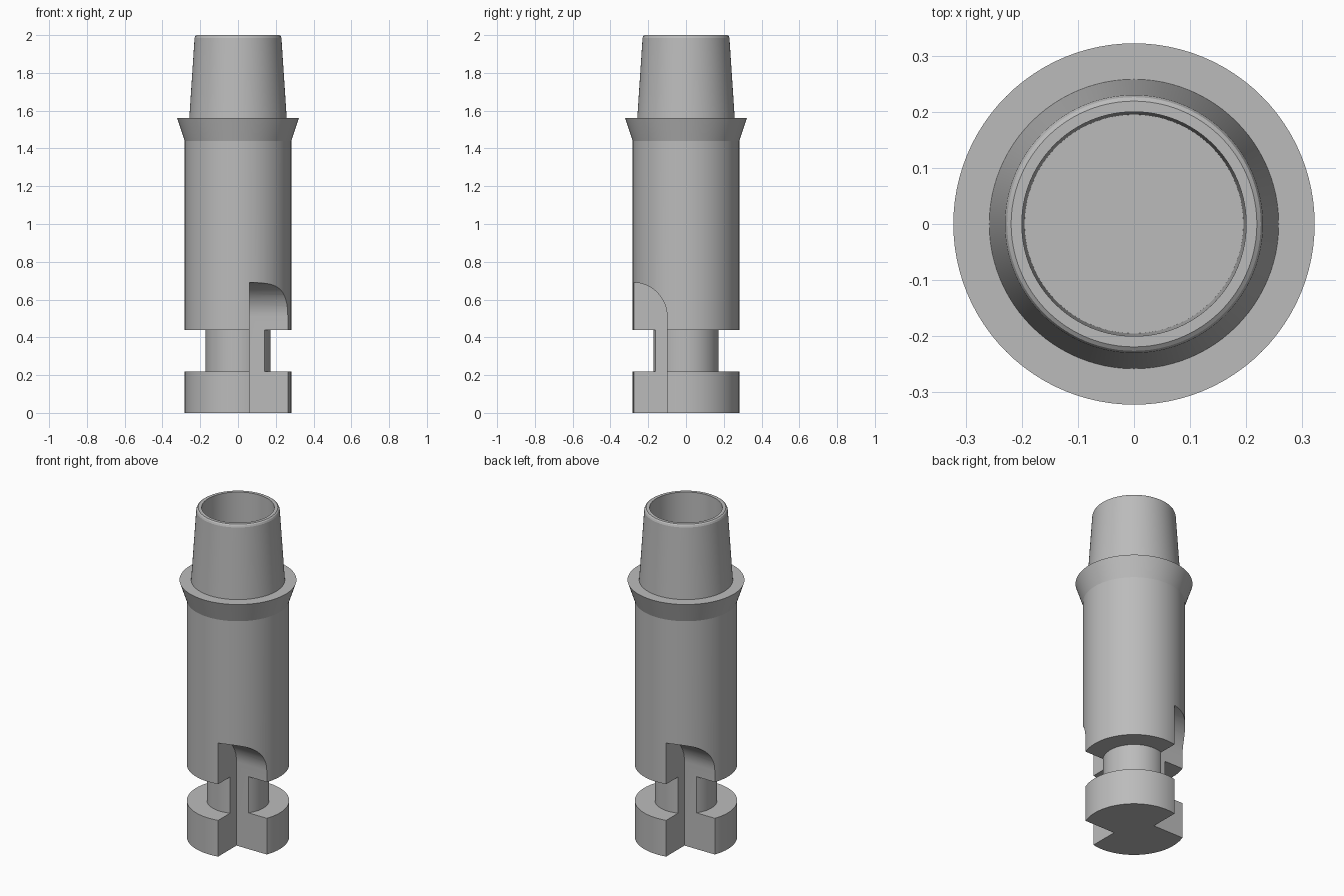
import bpy
import bmesh
import math
from mathutils import Matrix

old = bpy.data.objects.get("Cube")
if old:
    bpy.data.objects.remove(old, do_unlink=True)

SEGMENTS = 96

grey = bpy.data.materials.new("plain grey")
grey.use_nodes = True
grey.diffuse_color = (0.5, 0.5, 0.5, 1)
grey.node_tree.nodes["Principled BSDF"].inputs["Base Color"].default_value = (0.5, 0.5, 0.5, 1)


def make_object(name, bm):
    bmesh.ops.recalc_face_normals(bm, faces=bm.faces)
    mesh = bpy.data.meshes.new(name)
    bm.to_mesh(mesh)
    bm.free()
    mesh.materials.append(grey)
    obj = bpy.data.objects.new(name, mesh)
    bpy.context.collection.objects.link(obj)
    return obj


def lathe(name, profile):
    """Turn (radius, height) points around z; the ends lie on the axis."""
    bm = bmesh.new()
    verts = [bm.verts.new((r, 0, z)) for r, z in profile]
    edges = [bm.edges.new(pair) for pair in zip(verts, verts[1:])]
    bmesh.ops.spin(bm, geom=verts + edges, cent=(0, 0, 0), axis=(0, 0, 1),
                   angle=math.tau, steps=SEGMENTS, use_duplicate=False)
    bmesh.ops.remove_doubles(bm, verts=bm.verts, dist=0.0001)
    # merge the end fans into single flat discs
    centres = [v for v in bm.verts if v.co.xy.length < 0.001]
    bmesh.ops.dissolve_verts(bm, verts=centres)
    return make_object(name, bm)


def notch_cutter(name, turn):
    """Corner notch with a quarter-round top, extruded along x."""
    x0, y0, z0, r = 0.06, -0.10, 0.51, 0.18
    outline = [(y0, -0.1)]
    for i in range(17):
        a = math.pi / 2 * i / 16
        outline.append((y0 - r + r * math.cos(a), z0 + r * math.sin(a)))
    outline += [(-0.4, z0 + r), (-0.4, -0.1)]
    bm = bmesh.new()
    face = bm.faces.new([bm.verts.new((x0, y, z)) for y, z in outline])
    side = bmesh.ops.extrude_face_region(bm, geom=[face])
    moved = [g for g in side["geom"] if isinstance(g, bmesh.types.BMVert)]
    bmesh.ops.translate(bm, verts=moved, vec=(0.4, 0, 0))
    bm.transform(Matrix.Rotation(turn, 4, "Z"))
    return make_object(name, bm)


# Turned body: foot disc, neck, barrel, flared collar, tapered hollow spigot
body = lathe("connector_body", [
    (0, 0), (0.282, 0), (0.282, 0.22), (0.172, 0.22), (0.172, 0.44),
    (0.282, 0.44), (0.282, 1.44), (0.322, 1.56), (0.258, 1.56),
    (0.23, 1.985), (0.226, 1.995), (0.219, 2), (0.2, 2), (0.195, 1.5), (0, 1.5)])

# Two opposite notches cut through foot, neck and lower barrel
bpy.context.view_layer.objects.active = body
for name, turn in (("front_notch_cutter", 0), ("back_notch_cutter", math.pi)):
    cutter = notch_cutter(name, turn)
    cutter.hide_render = True
    cut = body.modifiers.new(name, "BOOLEAN")
    cut.operation = "DIFFERENCE"
    cut.solver = "EXACT"
    cut.object = cutter
    bpy.ops.object.modifier_apply(modifier=name)
    bpy.data.objects.remove(cutter, do_unlink=True)

# Smooth turned surfaces, sharp machined edges
bpy.ops.object.select_all(action="DESELECT")
body.select_set(True)
bpy.ops.object.shade_smooth_by_angle(angle=math.radians(15))
